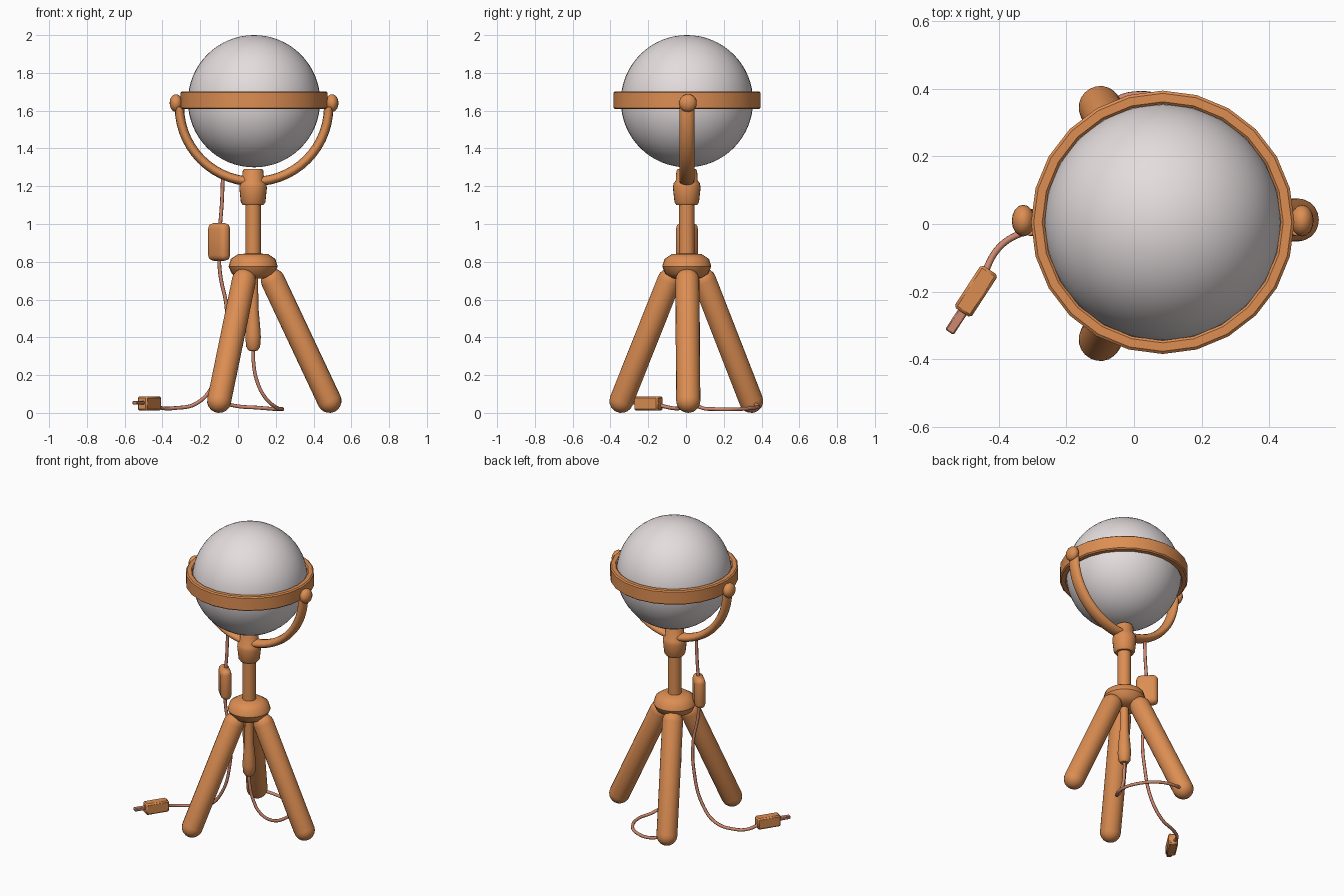
import bpy, bmesh, math
from mathutils import Vector, Matrix

cube = bpy.data.objects.get("Cube")
if cube:
    bpy.data.objects.remove(cube, do_unlink=True)


def material(name, color):
    mat = bpy.data.materials.new(name)
    mat.use_nodes = True
    mat.diffuse_color = color
    mat.node_tree.nodes["Principled BSDF"].inputs["Base Color"].default_value = color
    return mat


COPPER = material("warm copper", (0.72, 0.27, 0.085, 1))
GLASS = material("frosted white", (0.78, 0.72, 0.73, 1))
CABLE = material("rose cable", (0.62, 0.25, 0.16, 1))

AXIS_X = 0.08      # centre of the stand
GLOBE = Vector((0.085, 0.005, 1.65))


def finish(obj, mat, angle=40):
    obj.data.materials.append(mat)
    bpy.ops.object.select_all(action="DESELECT")
    obj.select_set(True)
    bpy.context.view_layer.objects.active = obj
    bpy.ops.object.shade_smooth_by_angle(angle=math.radians(angle))
    return obj


def from_bmesh(name, bm, mat, matrix=None, angle=40):
    bmesh.ops.remove_doubles(bm, verts=bm.verts, dist=1e-5)
    bmesh.ops.recalc_face_normals(bm, faces=bm.faces)
    mesh = bpy.data.meshes.new(name)
    bm.to_mesh(mesh)
    bm.free()
    obj = bpy.data.objects.new(name, mesh)
    bpy.context.collection.objects.link(obj)
    if matrix:
        obj.matrix_world = matrix
    return finish(obj, mat, angle)


def lathe(name, profile, mat, matrix, steps=24, closed=False):
    """Turn a (radius, height) profile around z."""
    bm = bmesh.new()
    verts = [bm.verts.new((r, 0, z)) for r, z in profile]
    edges = [bm.edges.new(pair) for pair in zip(verts, verts[1:])]
    if closed:
        edges.append(bm.edges.new((verts[-1], verts[0])))
    bmesh.ops.spin(bm, geom=verts + edges, cent=(0, 0, 0), axis=(0, 0, 1),
                   angle=math.tau, steps=steps)
    return from_bmesh(name, bm, mat, matrix)


def ellipsoid(name, centre, radii, mat, segments=24, rings=16):
    bm = bmesh.new()
    bmesh.ops.create_uvsphere(bm, u_segments=segments, v_segments=rings, radius=1)
    bmesh.ops.scale(bm, vec=radii, verts=bm.verts)
    return from_bmesh(name, bm, mat, Matrix.Translation(centre))


def rounded_box(name, size, matrix, mat, bevel, segments=1):
    bm = bmesh.new()
    bmesh.ops.create_cube(bm, size=1)
    bmesh.ops.scale(bm, vec=size, verts=bm.verts)
    bmesh.ops.bevel(bm, geom=bm.edges[:], offset=bevel, segments=segments,
                    profile=0.5, affect="EDGES")
    return from_bmesh(name, bm, mat, matrix)


def cord(name, points, radius=0.01):
    curve = bpy.data.curves.new(name, "CURVE")
    curve.dimensions = "3D"
    curve.resolution_u = 6
    curve.bevel_depth = radius
    curve.bevel_resolution = 2
    curve.use_fill_caps = True
    spline = curve.splines.new("BEZIER")
    spline.bezier_points.add(len(points) - 1)
    for bp, co in zip(spline.bezier_points, points):
        bp.co = co
        bp.handle_left_type = bp.handle_right_type = "AUTO"
    obj = bpy.data.objects.new(name, curve)
    bpy.context.collection.objects.link(obj)
    bpy.ops.object.select_all(action="DESELECT")
    obj.select_set(True)
    bpy.context.view_layer.objects.active = obj
    bpy.ops.object.convert(target="MESH")
    return finish(bpy.context.object, CABLE, 60)


# Globe and the band around it
ellipsoid("globe", GLOBE, (0.35, 0.35, 0.35), GLASS, 48, 32)
band = [(0.35, -0.04), (0.357, -0.047), (0.382, -0.047), (0.39, -0.04),
        (0.39, 0.04), (0.382, 0.047), (0.357, 0.047), (0.35, 0.04)]
lathe("band", band, COPPER, Matrix.Translation((0.085, 0.005, 1.655)), 24, True)

# Half-circle yoke with a pivot knob at each end
bm = bmesh.new()
section = []
for i in range(12):
    a = math.tau * i / 12
    section.append(bm.verts.new((0.395 + 0.025 * math.cos(a), 0.04 * math.sin(a), 0)))
face = bm.faces.new(section)
bmesh.ops.spin(bm, geom=[face], cent=(0, 0, 0), axis=(0, 1, 0), angle=math.pi, steps=28)
from_bmesh("yoke", bm, COPPER, Matrix.Translation((0.085, 0.005, 1.62)), 60)
for side, label in ((1, "left"), (-1, "right")):
    ellipsoid(label + "_pivot_knob", (0.085 + side * 0.413, 0.01, 1.64),
              (0.034, 0.047, 0.047), COPPER, 16, 10)

# Stand: collar, pole, hub and hanging handle
base = Matrix.Translation((AXIS_X, 0.004, 0))
lathe("collar", [(0, 1.10), (0.055, 1.10), (0.065, 1.115), (0.073, 1.19), (0.07, 1.215),
                 (0.058, 1.23), (0.055, 1.28), (0.049, 1.29), (0, 1.29)], COPPER, base)
lathe("pole", [(0, 0.80), (0.041, 0.80), (0.041, 1.12), (0, 1.12)], COPPER, base)
lathe("hub", [(0, 0.71), (0.075, 0.713), (0.112, 0.735), (0.13, 0.775),
              (0.118, 0.815), (0.08, 0.84), (0, 0.847)], COPPER, base)
lathe("handle", [(0, 0.325), (0.024, 0.33), (0.037, 0.35), (0.041, 0.40), (0.037, 0.46),
                 (0.028, 0.56), (0.026, 0.74), (0, 0.74)], COPPER, base)

# Three splayed legs with rounded ends
LEG_R = 0.064
feet = {"left_leg": (0.484, 0.012), "front_leg": (-0.1, -0.342), "back_leg": (-0.1, 0.345)}
for name, (x, y) in feet.items():
    foot = Vector((x, y, LEG_R))
    outward = Vector((x - AXIS_X, y, 0)).normalized()
    top = Vector((AXIS_X, 0.004, 0.70)) + outward * 0.105
    axis = top - foot
    caps = [math.pi / 2 * i / 5 for i in range(6)]
    profile = [(LEG_R * math.sin(a), -LEG_R * math.cos(a)) for a in caps]
    profile += [(LEG_R * math.cos(a), axis.length + LEG_R * math.sin(a)) for a in caps]
    turn = axis.to_track_quat("Z", "Y").to_matrix().to_4x4()
    lathe(name, profile, COPPER, Matrix.Translation(foot) @ turn, 20)

# Power cable with its inline switch
cord("power_cable", [(-0.08, 0.005, 1.26), (-0.085, 0.005, 1.12), (-0.1, 0.005, 0.9),
                     (-0.095, 0.005, 0.74), (-0.06, 0.01, 0.55), (-0.07, 0.015, 0.36),
                     (-0.13, 0.01, 0.15), (-0.22, 0, 0.05), (-0.34, -0.03, 0.025),
                     (-0.4, -0.07, 0.025), (-0.45, -0.16, 0.045)])
rounded_box("cable_switch", (0.135, 0.066, 0.2),
            Matrix.Translation((-0.1, 0.005, 0.905)) @ Matrix.Rotation(math.radians(-45), 4, "Z"),
            COPPER, 0.03, 3)

# Plug lying on the floor
heading = Matrix.Rotation(math.radians(-33), 4, "Z")
plug = Matrix.Translation((-0.468, -0.199, 0.05)) @ heading
rounded_box("plug_body", (0.06, 0.15, 0.074), plug, COPPER, 0.008)
rounded_box("plug_prong", (0.03, 0.09, 0.02),
            plug @ Matrix.Translation((0, -0.1, 0.004)), CABLE, 0.004)

# Loose cord from the handle round to the back foot
cord("handle_cord", [(AXIS_X, 0.004, 0.36), (0.082, 0.005, 0.27), (0.1, 0.015, 0.17),
                     (0.145, 0.03, 0.08), (0.2, 0.075, 0.03), (0.235, 0.16, 0.02),
                     (0.2, 0.28, 0.02), (0.1, 0.365, 0.028), (0, 0.383, 0.035),
                     (-0.09, 0.35, 0.055)])
